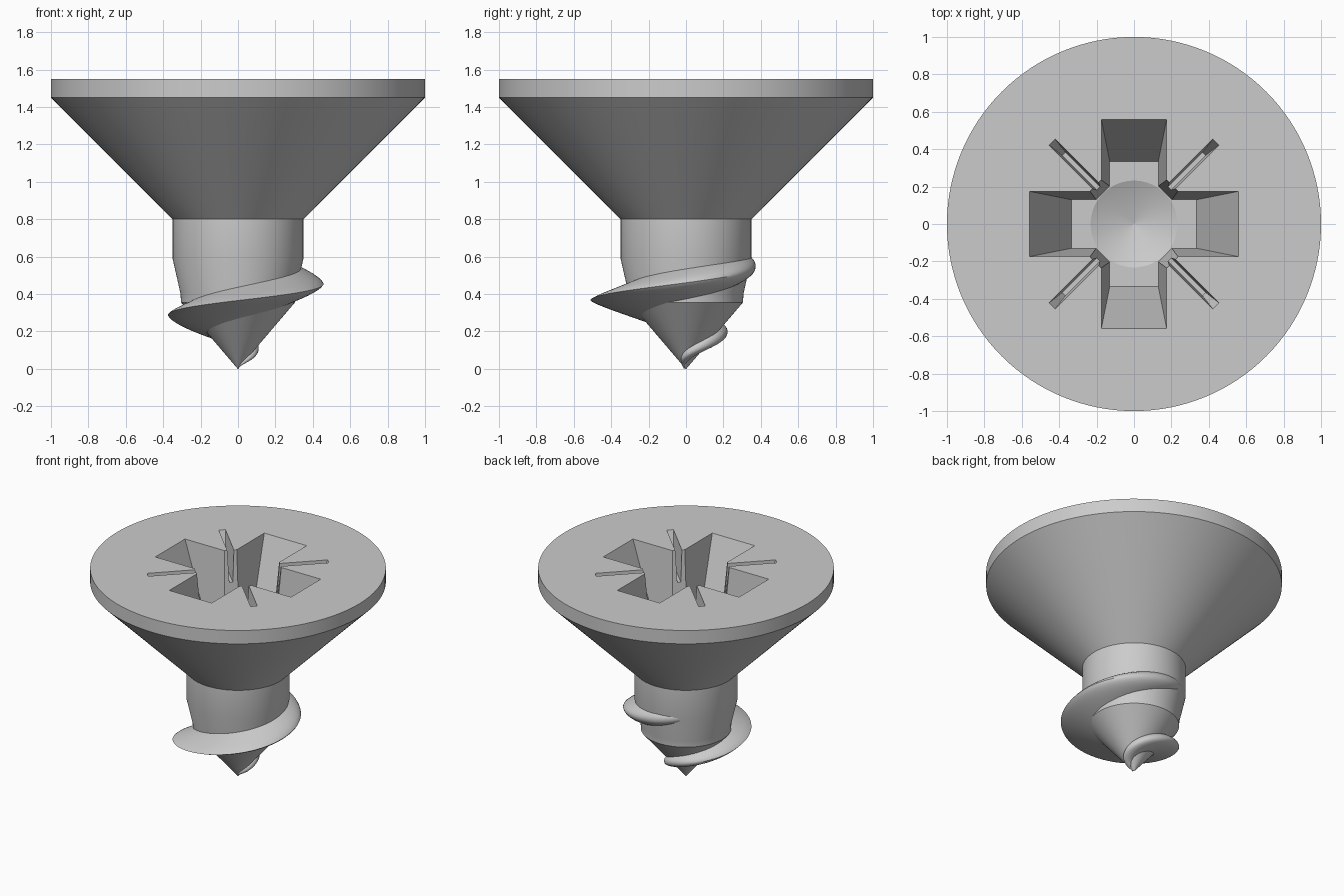
import bpy, bmesh, math
from mathutils import Matrix

if "Cube" in bpy.data.objects:
    bpy.data.objects.remove(bpy.data.objects["Cube"])


def loft(name, rings):
    """Skin a list of closed rings and cap both ends."""
    bm = bmesh.new()
    rows = [[bm.verts.new(p) for p in ring] for ring in rings]
    n = len(rows[0])
    for a, b in zip(rows, rows[1:]):
        for i in range(n):
            j = (i + 1) % n
            bm.faces.new((a[i], a[j], b[j], b[i]))
    bm.faces.new(rows[0])
    bm.faces.new(rows[-1])
    bmesh.ops.recalc_face_normals(bm, faces=bm.faces)
    mesh = bpy.data.meshes.new(name)
    bm.to_mesh(mesh)
    bm.free()
    ob = bpy.data.objects.new(name, mesh)
    bpy.context.collection.objects.link(ob)
    return ob


def circle(r, z, n=128):
    return [(r * math.cos(2 * math.pi * i / n), r * math.sin(2 * math.pi * i / n), z)
            for i in range(n)]


def select(ob):
    bpy.ops.object.select_all(action='DESELECT')
    ob.select_set(True)
    bpy.context.view_layer.objects.active = ob


TOP = 1.55


def frustum(name, low, high, floor, angle=0):
    """Tapered box; low/high are half sizes at the floor and at the head top."""
    k = (TOP + 0.05 - floor) / (TOP - floor)
    ext = [l + (h - l) * k for l, h in zip(low, high)]
    rect = lambda s, z: [(-s[0], -s[1], z), (s[0], -s[1], z), (s[0], s[1], z), (-s[0], s[1], z)]
    ob = loft(name, [rect(low, floor), rect(ext, TOP + 0.05)])
    ob.data.transform(Matrix.Rotation(math.radians(angle), 4, 'Z'))
    ob.hide_render = True
    return ob


# Head, neck and tip as one turned profile
profile = [(0.002, 0), (0.305, 0.355), (0.307, 0.40), (0.35, 0.59),
           (0.35, 0.80), (1, 1.45), (1, TOP)]
body = loft("screw_body", [circle(r, z) for r, z in profile])

# Driver recess: cross arms, chamfered centre, diagonal slits, conical bottom
cutters = [frustum("arm_cutter", (0.335, 0.13), (0.56, 0.175), 0.95, a) for a in (0, 90)]
cutters.append(frustum("centre_cutter", (0.235, 0.235), (0.29, 0.29), 0.949, 45))
cutters += [frustum("slit_cutter", (0.53, 0.012), (0.62, 0.023), 1.32, a) for a in (45, 135)]
cone = loft("cone_cutter", [circle(0.003, 0.85, 64), circle(0.232, 0.947, 64), circle(0.232, 0.96, 64)])
cone.hide_render = True
cutters.append(cone)

select(body)
for c in cutters:
    m = body.modifiers.new("recess", 'BOOLEAN')
    m.operation = 'DIFFERENCE'
    m.solver = 'EXACT'
    m.object = c
    bpy.ops.object.modifier_apply(modifier=m.name)
for c in cutters:
    bpy.data.objects.remove(c)

# Thread keys: angle, crest radius, root radius, half height, roundness
keys = [(-70, 0.015, 0.005, 0.01, 2), (0, 0.095, 0.03, 0.05, 2.2),
        (90, 0.205, 0.08, 0.07, 2.4), (180, 0.36, 0.16, 0.09, 1.5),
        (270, 0.51, 0.22, 0.10, 1.15), (360, 0.455, 0.27, 0.10, 1.5),
        (450, 0.37, 0.28, 0.08, 2.2), (520, 0.33, 0.29, 0.04, 2)]


def sample(a):
    """Smooth interpolation through the thread keys."""
    i = max(k for k in range(len(keys) - 1) if keys[k][0] <= a)
    p0, p1 = keys[max(i - 1, 0)], keys[i]
    p2, p3 = keys[i + 1], keys[min(i + 2, len(keys) - 1)]
    t = (a - p1[0]) / (p2[0] - p1[0])
    return [0.5 * (2 * b + (c - a0) * t + (2 * a0 - 5 * b + 4 * c - d) * t * t
                   + (3 * b - a0 - 3 * c + d) * t ** 3)
            for a0, b, c, d in zip(p0[1:], p1[1:], p2[1:], p3[1:])]


# Thread ridge
rings = []
for a in range(-70, 521, 5):
    crest, root, half, power = sample(a)
    z = 0.08 + 0.38 * a / 360
    ring = []
    for s in range(-8, 9):
        t = s / 8
        r = root + (crest - root) * (1 - abs(t) ** power)
        ring.append((r * math.cos(math.radians(a)), r * math.sin(math.radians(a)),
                     max(z + half * t, 0.002)))
    rings.append(ring)
thread = loft("thread", rings)

for ob in (body, thread):
    select(ob)
    bpy.ops.object.shade_smooth_by_angle(angle=math.radians(35))
